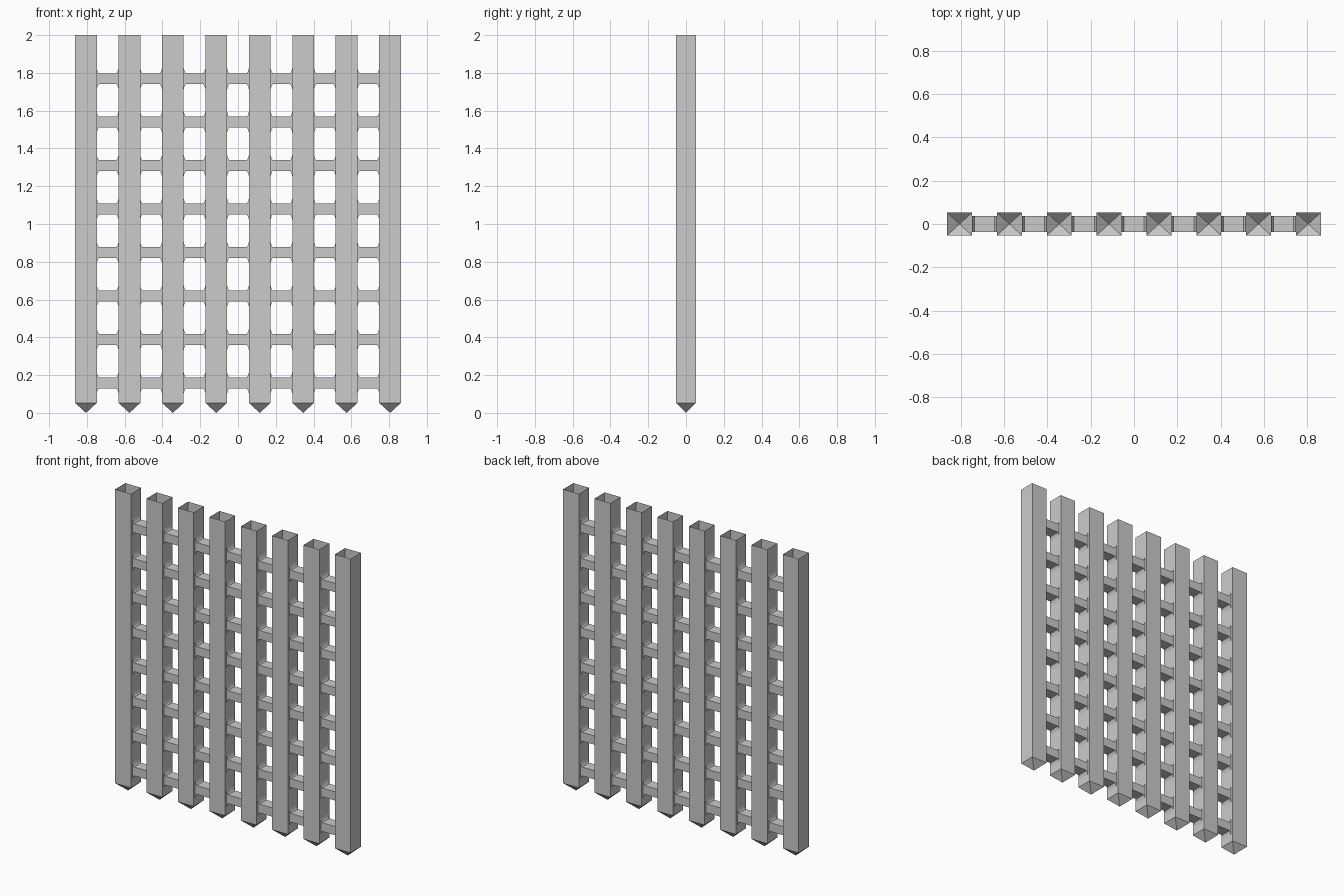
import bpy, bmesh

if "Cube" in bpy.data.objects:
    bpy.data.objects.remove(bpy.data.objects["Cube"])

PITCH = 0.23
XS = [(i - 3.5) * PITCH for i in range(8)]
ZS = [0.159 + i * PITCH for i in range(8)]
HW, HD = 0.0575, 0.053      # half width and depth of the uprights
BAR_Y, BAR_Z = 0.037, 0.029  # half depth and height of the crossbars


def make_object(name, bm):
    bmesh.ops.recalc_face_normals(bm, faces=bm.faces)
    mesh = bpy.data.meshes.new(name)
    bm.to_mesh(mesh)
    bm.free()
    obj = bpy.data.objects.new(name, mesh)
    bpy.context.collection.objects.link(obj)
    return obj


def ring(bm, pts):
    return [bm.verts.new(p) for p in pts]


def bridge(bm, a, b):
    for i in range(4):
        j = (i + 1) % 4
        bm.faces.new((a[i], a[j], b[j], b[i]))


# Uprights: open-topped square shells with a pyramid point at the foot
for n, x in enumerate(XS):
    bm = bmesh.new()
    corners = [(x - HW, -HD), (x + HW, -HD), (x + HW, HD), (x - HW, HD)]
    low = ring(bm, [(cx, cy, 0.053) for cx, cy in corners])
    top = ring(bm, [(cx, cy, 2.0) for cx, cy in corners])
    tip = bm.verts.new((x, 0, 0))
    bridge(bm, low, top)
    for i in range(4):
        bm.faces.new((low[(i + 1) % 4], low[i], tip))
    make_object(f"upright_{n + 1}", bm)

# Crossbars: one segment per gap, flaring in height where it meets an upright
FLARE = [(0.0, 0.055), (0.005, 0.038), (0.011, BAR_Z)]
for n, z in enumerate(ZS):
    bm = bmesh.new()
    for left, right in zip(XS[:-1], XS[1:]):
        x0, x1 = left + HW, right - HW
        stations = [(x0 + d, h) for d, h in FLARE]
        stations += [(x1 - d, h) for d, h in reversed(FLARE)]
        rings = [ring(bm, [(x, -BAR_Y, z - h), (x, BAR_Y, z - h),
                           (x, BAR_Y, z + h), (x, -BAR_Y, z + h)])
                 for x, h in stations]
        for a, b in zip(rings[:-1], rings[1:]):
            bridge(bm, a, b)
    make_object(f"crossbar_{n + 1}", bm)
